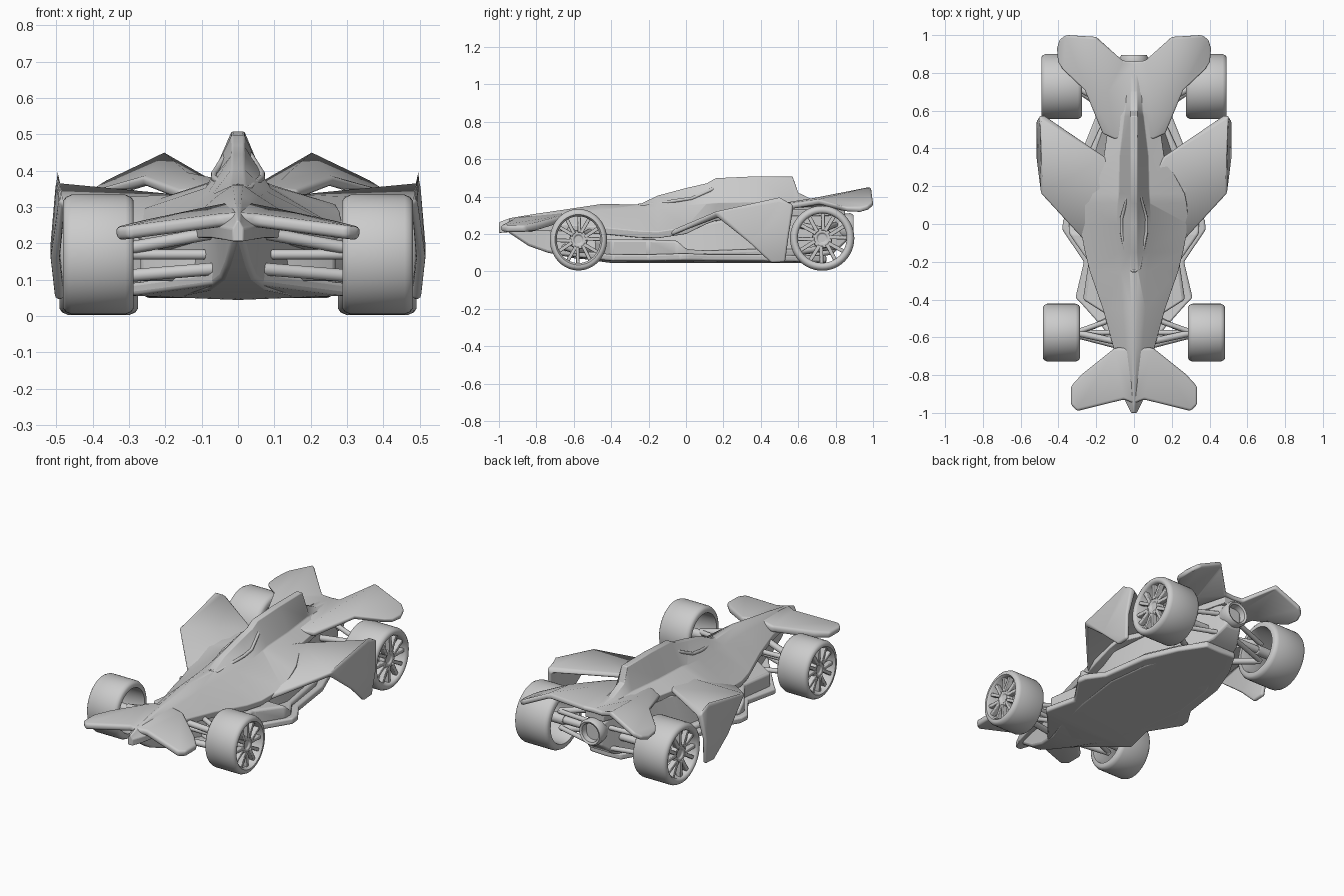
import bpy, bmesh
from math import pi
from mathutils import Vector, Matrix

cube = bpy.data.objects.get("Cube")
if cube:
    bpy.data.objects.remove(cube)

grey = bpy.data.materials.new("plain_grey")
grey.use_nodes = True
tone = (0.6, 0.6, 0.6, 1)
grey.diffuse_color = tone
grey.node_tree.nodes["Principled BSDF"].inputs["Base Color"].default_value = tone


def finish(name, bm, mirror=False, thick=0, bevel=0, smooth=35):
    """Turn a bmesh into a named, shaded object with its modifiers."""
    bmesh.ops.recalc_face_normals(bm, faces=bm.faces)
    mesh = bpy.data.meshes.new(name)
    bm.to_mesh(mesh)
    bm.free()
    mesh.materials.append(grey)
    ob = bpy.data.objects.new(name, mesh)
    bpy.context.collection.objects.link(ob)
    if mirror:
        m = ob.modifiers.new("mirror", 'MIRROR')
        m.use_clip = True
    if thick:
        s = ob.modifiers.new("thickness", 'SOLIDIFY')
        s.thickness, s.offset = thick, 0
        s.use_even_offset = True
    if bevel:
        b = ob.modifiers.new("soft_edges", 'BEVEL')
        b.width, b.segments = bevel, 3
        b.angle_limit = 0.6
    bpy.ops.object.select_all(action='DESELECT')
    ob.select_set(True)
    bpy.context.view_layer.objects.active = ob
    bpy.ops.object.shade_smooth_by_angle(angle=smooth * pi / 180)
    return ob


def loft(name, rings, bevel, smooth=35):
    """Skin a row of closed cross-sections and cap both ends."""
    bm = bmesh.new()
    rows = [[bm.verts.new(p) for p in ring] for ring in rings]
    n = len(rows[0])
    for a, b in zip(rows, rows[1:]):
        for i in range(n):
            j = (i + 1) % n
            bm.faces.new((a[i], a[j], b[j], b[i]))
    bm.faces.new(rows[0])
    bm.faces.new(rows[-1])
    return finish(name, bm, bevel=bevel, smooth=smooth)


def slab(name, outline, bottom, bevel):
    """Low slab from a half outline of (x, y, top), its belly rising to the sides and nose."""
    rings = []
    for x, y, top in outline:
        lift = max(0, -.4 - y) * .15
        edge = bottom + lift + x * .04
        rings.append([(x, y, top + lift), (x, y, edge), (0, y, bottom + lift),
                      (-x, y, edge), (-x, y, top + lift)])
    return loft(name, rings, bevel)


def panel(name, points, faces, thick, bevel):
    """Folded sheet, mirrored and given thickness."""
    bm = bmesh.new()
    vs = [bm.verts.new(p) for p in points]
    for f in faces:
        bm.faces.new([vs[i] for i in f])
    return finish(name, bm, mirror=True, thick=thick, bevel=bevel, smooth=40)


def tube(name, points, radius):
    """Mirrored round bar through a few points, as a mesh."""
    cu = bpy.data.curves.new(name, 'CURVE')
    cu.dimensions, cu.bevel_depth, cu.bevel_resolution = '3D', radius, 3
    cu.use_fill_caps = True
    sp = cu.splines.new('POLY')
    sp.points.add(len(points) - 1)
    for p, co in zip(sp.points, points):
        p.co = (*co, 1)
    tmp = bpy.data.objects.new(name + "_path", cu)
    bpy.context.collection.objects.link(tmp)
    bm = bmesh.new()
    bm.from_mesh(tmp.to_mesh())
    bpy.data.objects.remove(tmp)
    return finish(name, bm, mirror=True, smooth=60)


def lathe(bm, profile, centre, axis, steps=48):
    """Revolve a closed (offset, radius) loop about an axis through centre."""
    c, ax = Vector(centre), Vector(axis)
    up = Vector((0, 0, 1))
    vs = [bm.verts.new(c + ax * u + up * r) for u, r in profile]
    es = [bm.edges.new((vs[i - 1], vs[i])) for i in range(len(vs))]
    bmesh.ops.spin(bm, geom=vs + es, cent=c, axis=ax, angle=2 * pi, steps=steps, use_merge=True)
    bmesh.ops.remove_doubles(bm, verts=bm.verts, dist=0.0002)


# Upper shell: y, ridge z, ridge half width, flank x, flank z, edge x, edge z
shell = [
    (-1, .262, .004, .01, .25, .015, .24),
    (-.94, .285, .006, .022, .265, .045, .245),
    (-.8, .308, .008, .035, .288, .08, .25),
    (-.65, .33, .01, .045, .308, .11, .25),
    (-.45, .36, .014, .06, .328, .165, .235),
    (-.25, .357, .02, .07, .335, .235, .215),
    (-.15, .405, .016, .08, .342, .26, .212),
    (0, .445, .016, .09, .352, .29, .235),
    (.11, .47, .016, .085, .36, .28, .288),
    (.16, .498, .017, .08, .365, .27, .306),
    (.36, .507, .018, .075, .37, .16, .322),
    (.57, .507, .018, .05, .37, .13, .33),
    (.6, .42, .018, .045, .365, .13, .33),
    (.7, .372, .015, .04, .36, .11, .33),
    (.85, .36, .015, .04, .35, .06, .335),
]
rings = []
for y, zr, w, xf, zf, xe, ze in shell:
    half = [(w, zr), (xf, zf), (xe, ze), (xe * .97, ze - .035)]
    rings.append([(x, y, z) for x, z in half] + [(-x, y, z) for x, z in reversed(half)])
loft("upper_shell", rings, .01, 40)

# Lower tub: y, half width at top, at bottom, bottom z, top z
tub = [
    (-.96, .02, .012, .215, .25), (-.84, .045, .035, .135, .27),
    (-.74, .06, .05, .1, .28), (-.6, .08, .09, .07, .28),
    (-.4, .14, .18, .052, .22), (-.2, .21, .22, .05, .2),
    (.1, .23, .26, .05, .26), (.35, .16, .23, .05, .3),
    (.6, .1, .14, .055, .32), (.78, .07, .09, .09, .32), (.86, .05, .05, .16, .28),
]
loft("lower_tub", [[(a, y, t), (b, y, z), (-b, y, z), (-a, y, t)]
                   for y, a, b, z, t in tub], .015)

# Floor and side pods
slab("floor", [(.06, -.68, .085), (.12, -.6, .085), (.28, -.42, .09), (.31, -.39, .09),
               (.265, -.2, .09), (.38, -.03, .095), (.375, .02, .095), (.31, .12, .09),
               (.27, .4, .09), (.19, .6, .085), (.1, .75, .085)], .044, .01)
slab("side_pods", [(.08, -.52, .15), (.27, -.4, .17), (.24, -.2, .17), (.345, -.05, .165),
                   (.345, 0, .12), (.28, .1, .11), (.24, .38, .12), (.14, .6, .12)], .07, .014)

# Cockpit rim
tube("cockpit_rim", [(0, -.25, .355), (.028, -.235, .35), (.066, -.04, .38),
                     (.066, .03, .39), (.036, .14, .438), (0, .17, .475)], .009)

# Front wing
panel("front_wing",
      [(0, -.95, .265), (.05, -.928, .262), (.3, -.99, .23), (.334, -.955, .227),
       (.334, -.86, .227), (.275, -.795, .237), (.1, -.655, .28), (0, -.655, .3)],
      [(0, 1, 6, 7), (1, 2, 3, 4, 5, 6)], .037, .014)

# Side wing with its drooping end plate
panel("side_wing",
      [(.1, -.1, .28), (.268, -.08, .197), (.486, .16, .303), (.486, .5, .37),
       (.486, .575, .35), (.155, .355, .322), (.06, .2, .33),
       (.49, .53, .05), (.49, .455, .046), (.503, .335, .158), (.503, .55, .2)],
      [(0, 1, 2, 5, 6), (2, 3, 4, 5), (2, 9, 10, 4, 3), (9, 8, 7, 10)], .025, .012)

# Rear gull wing
panel("rear_wing",
      [(0, .45, .36), (0, .86, .352), (.1, .45, .34), (.14, .7, .38), (.2, .99, .437),
       (.165, .48, .332), (.26, .71, .37), (.375, .82, .342), (.405, .93, .325),
       (.36, 1, .36), (.06, .865, .352), (.4, .86, .33), (.393, .975, .34)],
      [(0, 2, 3, 10, 1), (3, 4, 10), (2, 5, 6, 3), (3, 6, 4), (4, 6, 7, 11, 8, 12, 9)],
      .028, .011)


def wheel(name, centre, r, tall, hw):
    # Tyre with rounded shoulders and a hollow barrel
    tyre = bmesh.new()
    lathe(tyre, [(-hw, r * .78), (-hw, r * .9), (-hw + .007, r * .96), (-hw + .022, r),
                 (hw - .022, r), (hw - .007, r * .96), (hw, r * .9), (hw, r * .82),
                 (hw - .012, r * .76), (-hw + .015, r * .76)], centre, (1, 0, 0))
    # Hub, axle and paired spokes
    rim = bmesh.new()
    lathe(rim, [(-hw, 0), (-hw, r * .17), (hw - .06, r * .17), (hw - .05, r * .32),
                (hw - .018, r * .3), (hw - .018, r * .17), (hw - .026, r * .14), (hw - .026, 0)],
          centre, (1, 0, 0), 24)
    for i in range(12):
        lean = .05 if i % 2 else -.05
        place = (Matrix.Translation(centre) @ Matrix.Rotation(i * pi / 6 + lean, 4, 'X')
                 @ Matrix.Translation((hw - .028, 0, r * .52))
                 @ Matrix.Rotation(-lean * 1.6, 4, 'X')
                 @ Matrix.Diagonal((.03, r * .12, r * .56, 1)))
        bmesh.ops.create_cube(rim, size=1, matrix=place)
    # Wheels are a touch taller than long
    for bm in (tyre, rim):
        bmesh.ops.scale(bm, vec=(1, 1, tall), verts=bm.verts,
                        space=Matrix.Translation(-Vector(centre)))
    finish(name + "_tyre", tyre, mirror=True, smooth=50)
    finish(name + "_rim", rim, mirror=True, bevel=.004)


wheel("front_wheel", (.384, -.575, .169), .153, 1.075, .097)
wheel("rear_wheel", (.383, .728, .177), .172, 1.01, .108)

# Suspension arms: inner front, wheel end, inner rear
arms = {
    "front_upper": [(.06, -.63, .23), (.31, -.575, .185), (.1, -.5, .22)],
    "front_lower": [(.06, -.65, .13), (.31, -.585, .11), (.12, -.5, .11)],
    "rear_upper": [(.08, .6, .25), (.31, .73, .22), (.06, .8, .25)],
    "rear_lower": [(.1, .58, .1), (.31, .72, .12), (.06, .8, .13)],
}
for part, (a, b, c) in arms.items():
    tube(part + "_arm", [a, b], .018)
    tube(part + "_brace", [c, b], .014)
tube("front_axle", [(0, -.575, .169), (.3, -.575, .169)], .014)
tube("rear_axle", [(0, .728, .177), (.3, .728, .177)], .022)

# Exhaust ring at the tail
bm = bmesh.new()
lathe(bm, [(-.12, .05), (-.03, .072), (.01, .076), (.026, .066), (.02, .054), (-.04, .046),
           (-.05, 0), (-.12, 0)], (0, .87, .235), (0, 1, 0), 32)
finish("exhaust", bm, smooth=50)
